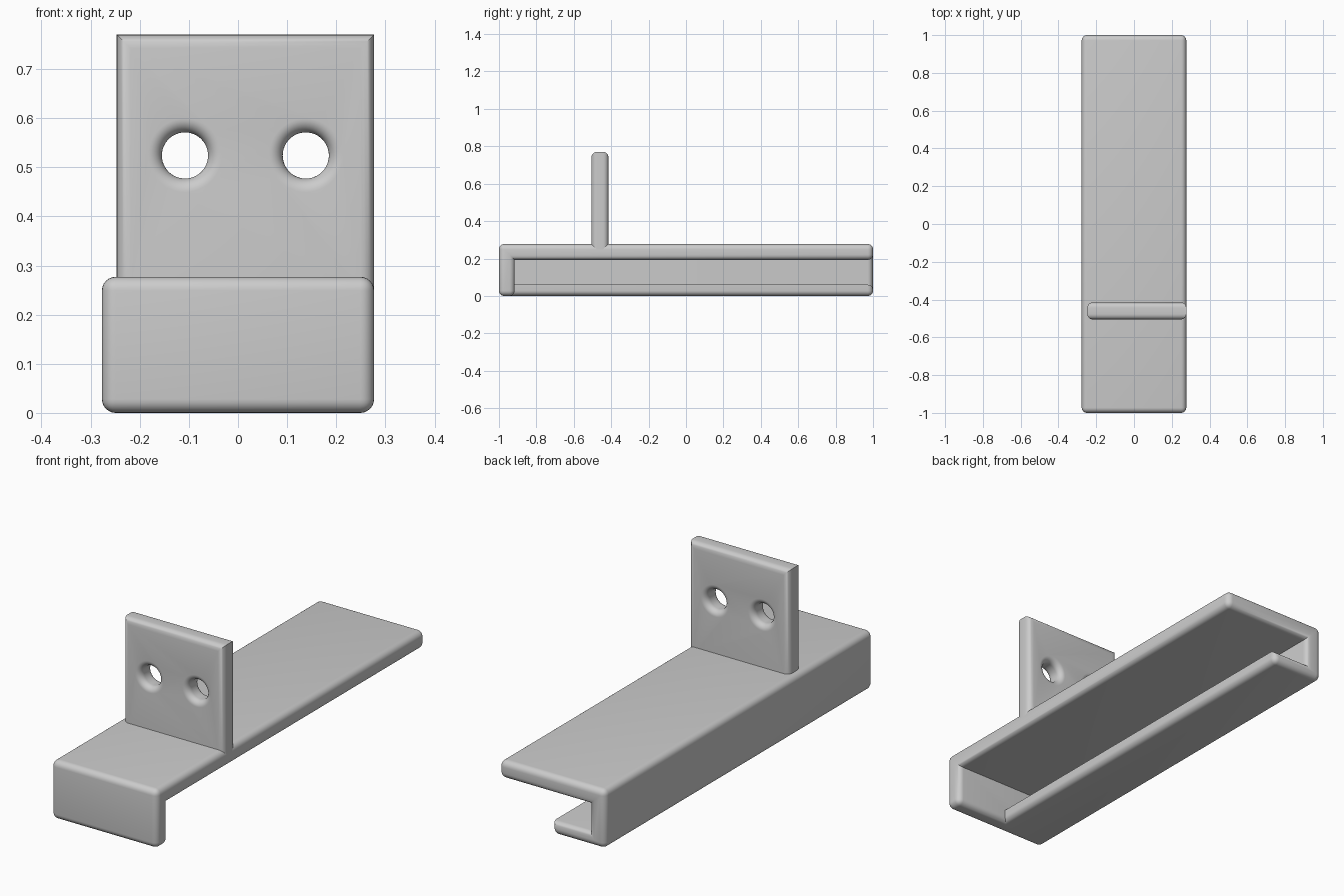
import bpy, bmesh, math
from mathutils import Matrix, Vector

old = bpy.data.objects.get("Cube")
if old:
    bpy.data.objects.remove(old)

R = 0.028        # edge rounding
T = 0.084        # wall thickness
HW = 0.277       # half width, also the tray height

grey = bpy.data.materials.new("plain_grey")
grey.use_nodes = True
grey.diffuse_color = (0.6, 0.6, 0.6, 1)
grey.node_tree.nodes["Principled BSDF"].inputs["Base Color"].default_value = (0.6, 0.6, 0.6, 1)


def make(name, bm):
    bmesh.ops.recalc_face_normals(bm, faces=bm.faces)
    me = bpy.data.meshes.new(name)
    bm.to_mesh(me)
    bm.free()
    me.materials.append(grey)
    ob = bpy.data.objects.new(name, me)
    bpy.context.collection.objects.link(ob)
    return ob


def smooth(ob):
    bpy.ops.object.select_all(action='DESELECT')
    ob.select_set(True)
    bpy.context.view_layer.objects.active = ob
    bpy.ops.object.shade_smooth_by_angle(angle=math.radians(35))


def round_edges(bm, edges):
    bmesh.ops.bevel(bm, geom=edges, offset=R, segments=6, profile=0.5,
                    affect='EDGES', clamp_overlap=True)


# Channel body: a block grid where only the filled cells keep their outer faces
cuts = ((-HW, -HW + T, 0, HW), (-1, -1 + T, 1), (0, 0.06, HW - T, HW))


def filled(c):
    i, j, k = c
    if not (0 <= i < 3 and 0 <= j < 2 and 0 <= k < 3):
        return False
    top, front, side = k == 2, j == 0, i == 0
    lip = k == 0 and i <= 1
    return top or front or side or lip


bm = bmesh.new()
for i in range(3):
    for j in range(2):
        for k in range(3):
            cell = (i, j, k)
            if not filled(cell):
                continue
            for axis in range(3):
                for step in (0, 1):
                    near = list(cell)
                    near[axis] += 2 * step - 1
                    if filled(near):
                        continue
                    a, b = [n for n in range(3) if n != axis]
                    quad = []
                    for da, db in ((0, 0), (1, 0), (1, 1), (0, 1)):
                        p = list(cell)
                        p[axis] += step
                        p[a] += da
                        p[b] += db
                        quad.append(bm.verts.new([cuts[n][p[n]] for n in range(3)]))
                    bm.faces.new(quad)
bmesh.ops.remove_doubles(bm, verts=bm.verts, dist=0.0001)
bmesh.ops.recalc_face_normals(bm, faces=bm.faces)
bmesh.ops.dissolve_limit(bm, angle_limit=0.01, verts=bm.verts, edges=bm.edges)
bm.normal_update()


def is_lip_ridge(e):
    return all(abs(v.co.x) < 0.001 and abs(v.co.z - 0.06) < 0.001 for v in e.verts)


round_edges(bm, [e for e in bm.edges
                 if e.calc_face_angle_signed(0) > 1 and not is_lip_ridge(e)])
smooth(make("channel_body", bm))

# Upright mounting tab, rounded along its front and back borders
y0, half = -0.46, 0.045
x0, x1, z0, z1 = -HW + 0.03, HW, HW - 0.03, 0.77
bm = bmesh.new()
bmesh.ops.create_cube(bm, size=1)
bmesh.ops.scale(bm, vec=(x1 - x0, 2 * half, z1 - z0), verts=bm.verts)
bmesh.ops.translate(bm, vec=((x0 + x1) / 2, y0, (z0 + z1) / 2), verts=bm.verts)
round_edges(bm, [e for e in bm.edges
                 if abs(e.verts[0].co.y - e.verts[1].co.y) < 0.001
                 and max(v.co.z for v in e.verts) > z0 + 0.1])
tab = make("mounting_tab", bm)

# Screw hole cutters, flared at both faces
hole_r = 0.047
profile = [(0, -0.08), (hole_r + R, -0.08)]
for side in (-1, 1):
    arc = []
    for n in range(9):
        t = math.pi / 2 * n / 8
        arc.append((hole_r + R * (1 - math.sin(t)), side * (half - R + R * math.cos(t))))
    profile += arc if side < 0 else arc[::-1]
profile += [(hole_r + R, 0.08), (0, 0.08)]

cutters = []
for x in (-0.108, 0.138):
    bm = bmesh.new()
    c = Vector((x, y0, 0.524))
    vs = [bm.verts.new(c + Vector((r, y, 0))) for r, y in profile]
    es = [bm.edges.new(pair) for pair in zip(vs, vs[1:])]
    bmesh.ops.spin(bm, geom=vs + es, cent=c, axis=(0, 1, 0),
                   angle=2 * math.pi, steps=48, use_duplicate=False)
    bmesh.ops.remove_doubles(bm, verts=bm.verts, dist=0.0001)
    cutter = make("hole_cutter", bm)
    cutter.hide_render = True
    cutters.append(cutter)
    mod = tab.modifiers.new("hole", 'BOOLEAN')
    mod.operation = 'DIFFERENCE'
    mod.solver = 'EXACT'
    mod.object = cutter

# Keep the cut tab and drop the cutters
bpy.context.view_layer.update()
done = bpy.data.meshes.new_from_object(
    tab.evaluated_get(bpy.context.evaluated_depsgraph_get()))
tab.modifiers.clear()
tab.data = done
for cutter in cutters:
    bpy.data.objects.remove(cutter)
smooth(tab)
